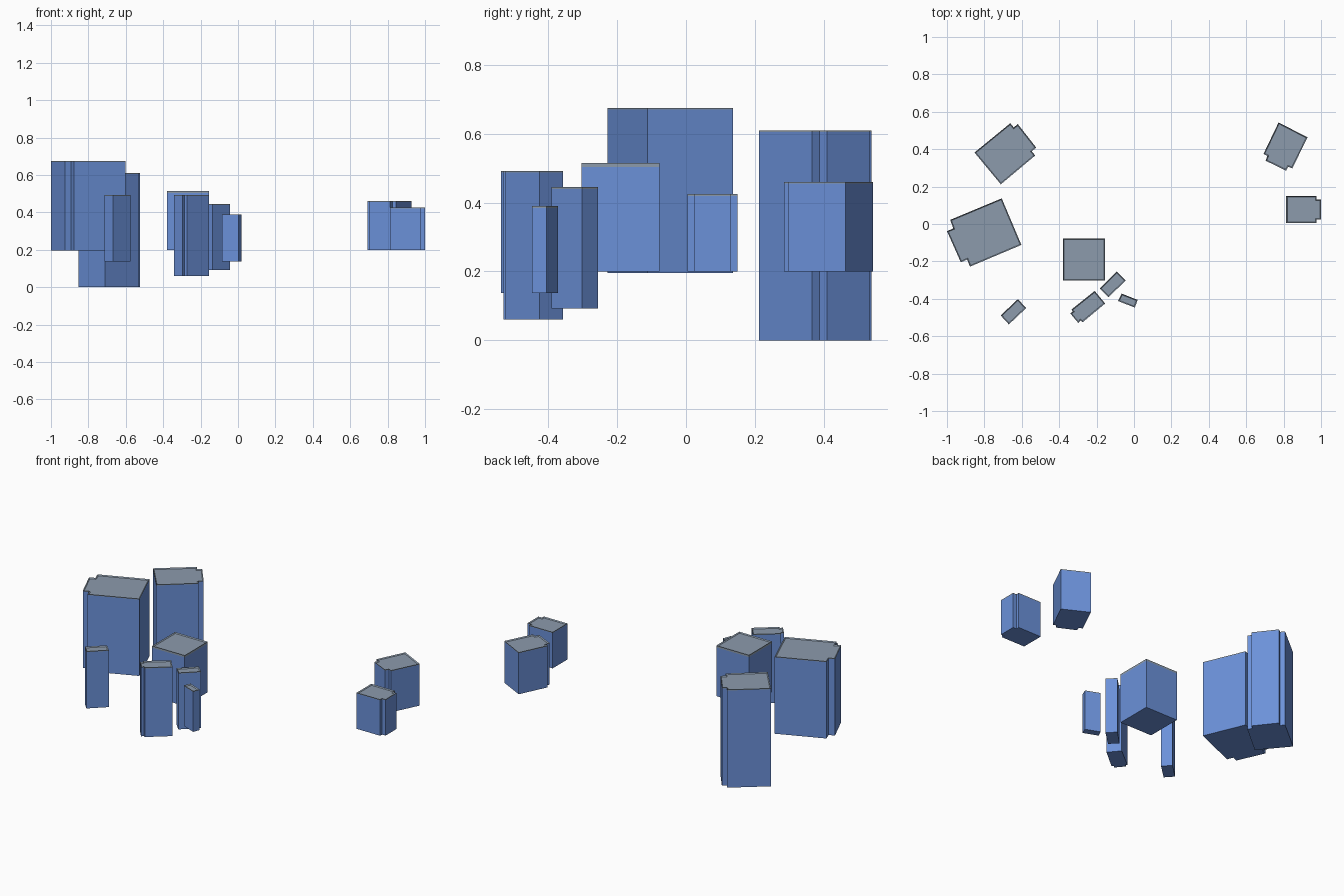
import bpy, bmesh

if "Cube" in bpy.data.objects:
    bpy.data.objects.remove(bpy.data.objects["Cube"])


def material(name, rgb):
    m = bpy.data.materials.new(name)
    m.diffuse_color = (*rgb, 1)
    m.use_nodes = True
    m.node_tree.nodes["Principled BSDF"].inputs["Base Color"].default_value = m.diffuse_color
    return m


wall_blue = material("wall blue", (0.147, 0.283, 0.694))
roof_grey = material("roof grey", (0.262, 0.328, 0.413))


def tower(name, outline, z0, z1, cap=0.005):
    """Extrude a footprint, add a thin grey cap and a slightly sunken roof."""
    bm = bmesh.new()
    rings = [[bm.verts.new((x, y, z)) for x, y in outline]
             for z in (z0, z1 - cap, z1)]
    n = len(outline)
    for level, (low, high) in enumerate(zip(rings, rings[1:])):
        for i in range(n):
            j = (i + 1) % n
            f = bm.faces.new((low[i], low[j], high[j], high[i]))
            f.material_index = level
    bm.faces.new(rings[0])
    roof = bm.faces.new(rings[-1])
    roof.material_index = 1
    bmesh.ops.recalc_face_normals(bm, faces=bm.faces[:])
    bmesh.ops.inset_region(bm, faces=[roof], thickness=0.008)
    bmesh.ops.translate(bm, verts=roof.verts[:], vec=(0, 0, -0.006))
    mesh = bpy.data.meshes.new(name)
    bm.to_mesh(mesh)
    bm.free()
    mesh.materials.append(wall_blue)
    mesh.materials.append(roof_grey)
    bpy.context.collection.objects.link(bpy.data.objects.new(name, mesh))


# Large towers on the left
tower("tall_back_tower", [(-.853, .382), (-.712, .212), (-.528, .366), (-.546, .388),
                          (-.523, .409), (-.621, .534), (-.643, .516), (-.661, .539)], 0, .61)
tower("wide_left_tower", [(-.983, .022), (-.966, -.024), (-1.0, -.038), (-.926, -.205),
                          (-.892, -.19), (-.877, -.228), (-.602, -.112), (-.707, .137)], .195, .675)
# Square block in the middle
tower("square_block", [(-.38, -.303), (-.155, -.303), (-.155, -.077), (-.38, -.077)], .2, .515, .012)
# Blocks on the right
tower("back_right_block", [(.692, .374), (.713, .364), (.704, .338), (.813, .285), (.825, .306),
                           (.846, .297), (.928, .463), (.773, .543)], .2, .46)
tower("right_block", [(.814, .005), (.976, .005), (.976, .024), (1.0, .024), (1.0, .13),
                      (.976, .13), (.976, .15), (.814, .15)], .2, .425)
# Slender towers at the front
tower("front_left_slim_tower", [(-.713, -.489), (-.669, -.537), (-.576, -.449), (-.621, -.402)], .137, .492)
tower("front_notched_tower", [(-.341, -.478), (-.297, -.53), (-.287, -.516), (-.274, -.525),
                              (-.154, -.425), (-.21, -.358), (-.335, -.458), (-.327, -.468)], .06, .492)
tower("front_middle_slim_tower", [(-.182, -.345), (-.137, -.391), (-.043, -.302), (-.092, -.255)], .093, .445)
tower("front_right_slim_tower", [(-.085, -.412), (.004, -.447), (.02, -.406), (-.066, -.372)], .137, .39)
